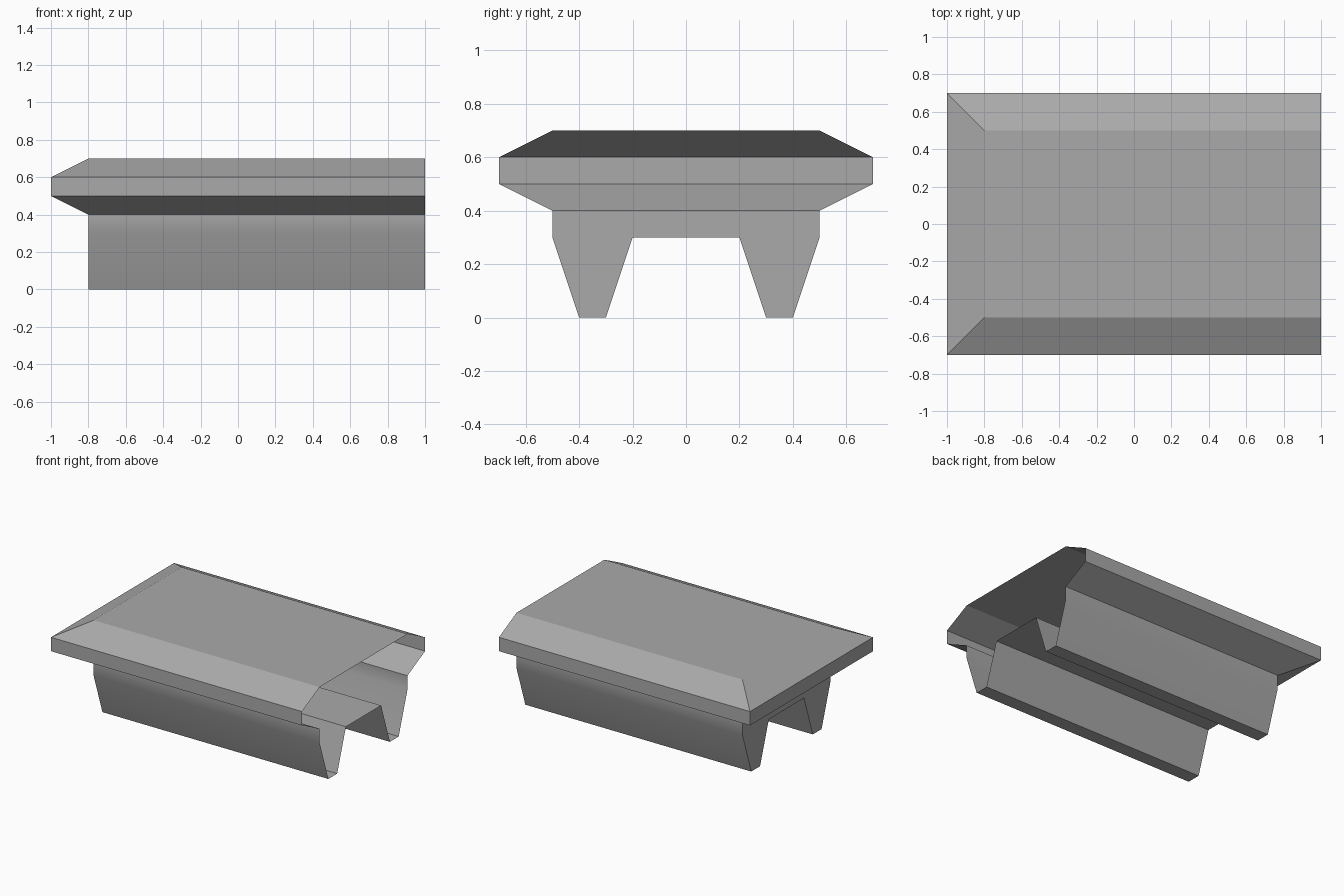
import bpy
import bmesh
from math import radians

cube = bpy.data.objects.get("Cube")
if cube:
    bpy.data.objects.remove(cube, do_unlink=True)

grey = bpy.data.materials.new("mid_grey")
colour = (0.4, 0.4, 0.4, 1.0)
grey.diffuse_color = colour
grey.use_nodes = True
grey.node_tree.nodes["Principled BSDF"].inputs["Base Color"].default_value = colour

OPEN_X, END_X, RIM_X = 1.0, -0.8, -1.0


def mirrored(half):
    """Continue a half profile with its mirror image across y = 0."""
    return half + [(-y, z) for y, z in reversed(half)]


def shell(name, profile, end_x, caps):
    """Sweep an open profile along x, closed at the -x end only."""
    bm = bmesh.new()
    near = [bm.verts.new((OPEN_X, y, z)) for y, z in profile]
    far = [bm.verts.new((end_x(z), y, z)) for y, z in profile]
    for i in range(len(profile) - 1):
        bm.faces.new((near[i], near[i + 1], far[i + 1], far[i]))
    for cap in caps:
        bm.faces.new([far[i] for i in cap])
    mesh = bpy.data.meshes.new(name)
    bm.to_mesh(mesh)
    bm.free()
    mesh.materials.append(grey)
    obj = bpy.data.objects.new(name, mesh)
    bpy.context.collection.objects.link(obj)

    # Only the shallow bend at the top of the legs is smoothed
    bpy.ops.object.select_all(action="DESELECT")
    obj.select_set(True)
    bpy.context.view_layer.objects.active = obj
    bpy.ops.object.shade_smooth_by_angle(angle=radians(22))
    weighted = obj.modifiers.new("weighted_normals", "WEIGHTED_NORMAL")
    weighted.keep_sharp = True


# Slab with bevelled rim, mitred at the closed end
slab = mirrored([(-0.5, 0.4), (-0.7, 0.5), (-0.7, 0.6), (-0.5, 0.7)])
n = len(slab)
shell("top_slab", slab,
      lambda z: RIM_X if 0.45 < z < 0.65 else END_X,
      [(k, k + 1, n - 2 - k, n - 1 - k) for k in range(3)])

# Hollow base with two tapered, full-length legs
base = mirrored([(0.5, 0.4), (0.5, 0.3), (0.4, 0), (0.3, 0), (0.2, 0.3)])
shell("leg_base", base, lambda z: END_X, [range(len(base))])
